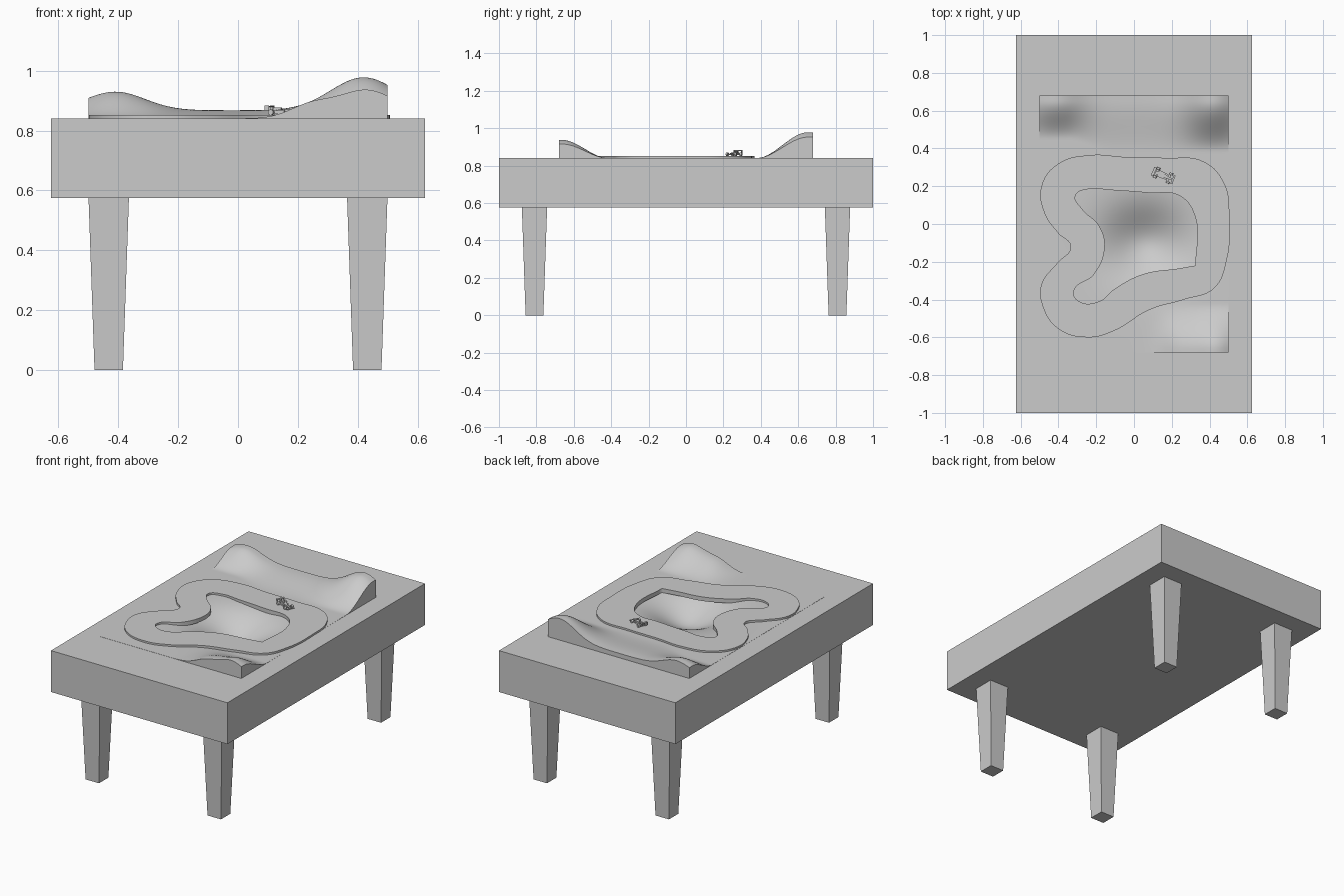
import bpy
import bmesh
import math
from mathutils import Matrix, Vector

old = bpy.data.objects.get("Cube")
if old:
    bpy.data.objects.remove(old, do_unlink=True)

TOP = 0.84          # table top height
HALF_X, HALF_Y = 0.5, 0.68   # landscape half size

grey = bpy.data.materials.new("plain grey")
grey.use_nodes = True
grey.diffuse_color = (0.6, 0.6, 0.6, 1)
grey.node_tree.nodes["Principled BSDF"].inputs["Base Color"].default_value = grey.diffuse_color


def add_object(name, bm, matrix=Matrix()):
    mesh = bpy.data.meshes.new(name)
    bmesh.ops.recalc_face_normals(bm, faces=bm.faces)
    bm.to_mesh(mesh)
    bm.free()
    mesh.materials.append(grey)
    obj = bpy.data.objects.new(name, mesh)
    obj.matrix_world = matrix
    bpy.context.collection.objects.link(obj)
    return obj


def select_only(obj):
    bpy.ops.object.select_all(action='DESELECT')
    obj.select_set(True)
    bpy.context.view_layer.objects.active = obj


def box(name, center, size, frame=Matrix(), front_scale=1.0):
    """Box whose +x end can be narrowed."""
    bm = bmesh.new()
    bmesh.ops.create_cube(bm, size=1)
    for v in bm.verts:
        if v.co.x > 0:
            v.co.y *= front_scale
            v.co.z = (v.co.z + 0.5) * front_scale - 0.5
        v.co = Vector(a * b for a, b in zip(v.co, size)) + Vector(center)
    return add_object(name, bm, frame)


# Table body, with an opening in its top for the landscape
bm = bmesh.new()
bmesh.ops.create_cube(bm, size=1)
for v in bm.verts:
    v.co = (v.co.x * 1.25, v.co.y * 2, 0.575 if v.co.z < 0 else TOP)
top = max(bm.faces, key=lambda f: f.calc_center_median().z)
bmesh.ops.inset_region(bm, faces=[top], thickness=0.1)
for v in top.verts:
    v.co.x = math.copysign(HALF_X, v.co.x)
    v.co.y = math.copysign(HALF_Y, v.co.y)
bmesh.ops.delete(bm, geom=[top], context='FACES_ONLY')
add_object("table_body", bm)

# Four tapered square legs
for side, sx in (("right", -1), ("left", 1)):
    for end, sy in (("front", -1), ("back", 1)):
        bm = bmesh.new()
        bmesh.ops.create_cube(bm, size=2)
        for v in bm.verts:
            half = 0.0675 if v.co.z > 0 else 0.0475
            v.co = (v.co.x * half, v.co.y * half, 0.576 if v.co.z > 0 else 0)
        add_object(f"{end}_{side}_leg", bm, Matrix.Translation((sx * 0.432, sy * 0.81, 0)))


# Landscape: back ridge with two hills, front hill and a central hollow
def bump(d, width):
    return math.exp(-0.5 * (d / width) ** 2)


def ramp(a, b, t):
    t = min(1, max(0, (t - a) / (b - a)))
    return t * t * (3 - 2 * t)


def height(x, y):
    ridge = 0.027 + 0.062 * bump(x + 0.41, 0.1) + 0.11 * bump(x - 0.42, 0.11)
    front = 0.095 * bump(x - 0.43, 0.1) + 0.04 * bump(x - 0.24, 0.07)
    start = 0.45 - 0.07 * ramp(-0.35, -0.1, x)
    hollow = 0.12 * bump(x - 0.06, 0.15) * bump(y + 0.1, 0.13)
    return TOP + 0.001 + ridge * ramp(start, 0.65, y) + front * ramp(0.42, 0.66, -y) - hollow


bm = bmesh.new()
bmesh.ops.create_grid(bm, x_segments=80, y_segments=108, size=1)
for v in bm.verts:
    x, y = v.co.x * HALF_X, v.co.y * HALF_Y
    v.co = (x, y, height(x, y))
rim = [e for e in bm.edges if e.is_boundary]
skirt = bmesh.ops.extrude_edge_only(bm, edges=rim)["geom"]
for v in skirt:
    if isinstance(v, bmesh.types.BMVert):
        v.co.z = TOP - 0.03
land = add_object("landscape", bm)
select_only(land)
bpy.ops.object.shade_smooth_by_angle(angle=math.radians(40))

# Race track: a flat closed ribbon between two smooth loops
outer = [(-.23, .365), (-.4, .32), (-.49, .2), (-.475, .06), (-.4, -.05), (-.335, -.12),
         (-.405, -.205), (-.49, -.32), (-.485, -.43), (-.4, -.555), (-.24, -.6),
         (-.105, -.565), (.08, -.455), (.265, -.4), (.425, -.34), (.49, -.195),
         (.505, .03), (.48, .21), (.37, .33), (.16, .35), (-.05, .355)]
inner = [(-.24, .185), (-.31, .15), (-.275, .08), (-.185, -.01), (-.155, -.12),
         (-.21, -.265), (-.32, -.36), (-.29, -.41), (-.185, -.41), (-.105, -.345),
         (.05, -.265), (.24, -.235), (.325, -.22), (.32, .05), (.24, .15),
         (.08, .165), (-.13, .18)]
curve = bpy.data.curves.new("race_track", 'CURVE')
curve.dimensions = '2D'
curve.fill_mode = 'BOTH'
curve.extrude = 0.013
curve.resolution_u = 8
for loop in (outer, inner):
    spline = curve.splines.new('BEZIER')
    spline.bezier_points.add(len(loop) - 1)
    spline.use_cyclic_u = True
    for point, (x, y) in zip(spline.bezier_points, loop):
        point.co = (x, y, 0)
        sharp = (x, y) == (.325, -.22)
        point.handle_left_type = point.handle_right_type = 'VECTOR' if sharp else 'AUTO'
curve.materials.append(grey)
track = bpy.data.objects.new("race_track", curve)
track.location.z = TOP - 0.001
bpy.context.collection.objects.link(track)
select_only(track)
bpy.ops.object.convert(target='MESH')

# Small open-wheel race car, nose along its local +x
car = Matrix.Translation((0.155, 0.257, TOP + 0.012)) @ Matrix.Rotation(math.radians(-23), 4, 'Z')
box("car_floor", (-0.01, 0, 0.006), (0.07, 0.032, 0.004), car)
box("car_body", (-0.012, 0, 0.013), (0.066, 0.018, 0.012), car)
box("car_nose", (0.039, 0, 0.012), (0.036, 0.014, 0.01), car, 0.5)
box("car_engine_cover", (-0.025, 0, 0.022), (0.03, 0.01, 0.008), car, 0.8)
box("car_front_wing", (0.056, 0, 0.007), (0.01, 0.05, 0.003), car)
box("car_rear_wing", (-0.054, 0, 0.029), (0.014, 0.046, 0.003), car)
for side, s in (("right", -1), ("left", 1)):
    box(f"car_{side}_side_pod", (-0.012, s * 0.013, 0.012), (0.036, 0.01, 0.009), car, 0.8)
    box(f"car_{side}_wing_plate", (-0.054, s * 0.023, 0.024), (0.016, 0.002, 0.016), car)
    box(f"car_{side}_wing_strut", (-0.05, s * 0.006, 0.02), (0.008, 0.002, 0.018), car)
    for end, x in (("front", 0.036), ("rear", -0.038)):
        box(f"car_{end}_{side}_axle", (x, s * 0.013, 0.01), (0.003, 0.022, 0.003), car)
        bm = bmesh.new()
        bmesh.ops.create_cone(bm, cap_ends=True, segments=16, radius1=0.0095,
                              radius2=0.0095, depth=0.011)
        place = Matrix.Translation((x, s * 0.024, 0.0095)) @ Matrix.Rotation(math.pi / 2, 4, 'X')
        wheel = add_object(f"car_{end}_{side}_wheel", bm, car @ place)
        select_only(wheel)
        bpy.ops.object.shade_smooth_by_angle(angle=math.radians(40))
